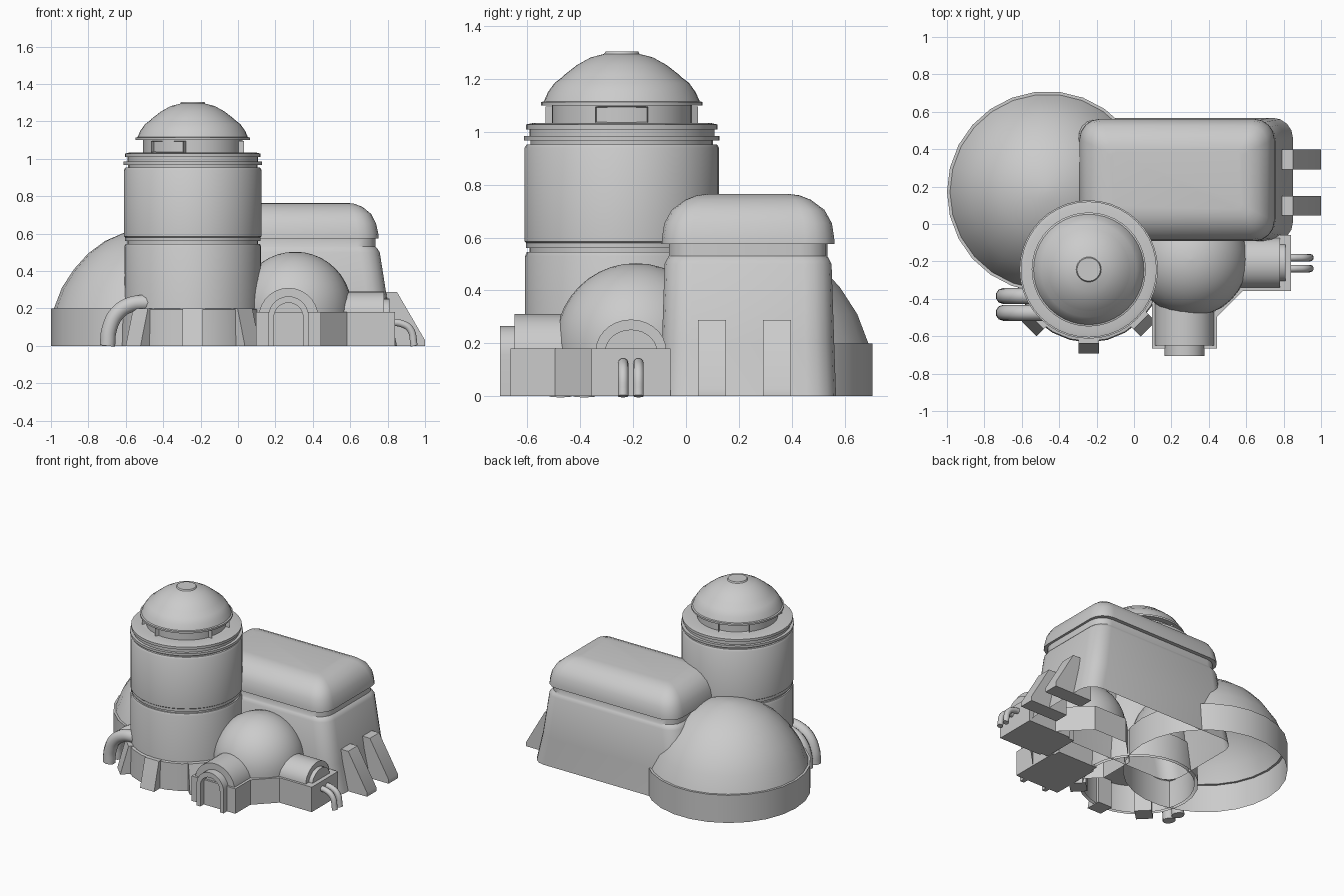
import bpy, bmesh
from math import sin, cos, pi, radians
from mathutils import Matrix, Vector

if "Cube" in bpy.data.objects:
    bpy.data.objects.remove(bpy.data.objects["Cube"])


def finish(name, bm, mat=None, angle=35):
    if mat:
        bm.transform(mat)
    me = bpy.data.meshes.new(name)
    bm.to_mesh(me)
    bm.free()
    for p in me.polygons:
        p.use_smooth = True
    me.set_sharp_from_angle(angle=radians(angle))
    ob = bpy.data.objects.new(name, me)
    bpy.context.collection.objects.link(ob)
    return ob


def loft(name, rings, angle=35):
    """Skin a stack of equal-length rings; closed on top, open underneath."""
    bm = bmesh.new()
    vs = [[bm.verts.new(p) for p in r] for r in rings]
    n = len(vs[0])
    for a, b in zip(vs, vs[1:]):
        for i in range(n):
            j = (i + 1) % n
            bm.faces.new((a[i], a[j], b[j], b[i]))
    bm.faces.new(vs[-1])
    return finish(name, bm, angle=angle)


def revolve(name, cx, cy, profile, n, turn=0.0, angle=35):
    return loft(name, [[(cx + r * cos(turn + 2 * pi * i / n),
                         cy + r * sin(turn + 2 * pi * i / n), z) for i in range(n)]
                       for r, z in profile], angle)


def round_rect(cx, cy, z, hx, hy, r, k=4):
    pts = []
    for q, (sx, sy) in enumerate([(1, 1), (-1, 1), (-1, -1), (1, -1)]):
        for i in range(k + 1):
            a = pi / 2 * (q + i / k)
            pts.append((cx + sx * (hx - r) + r * cos(a), cy + sy * (hy - r) + r * sin(a), z))
    return pts


def prism(name, profile, y0, y1, mat=None):
    """Extrude an (x, z) outline along local y."""
    bm = bmesh.new()
    f = bm.faces.new([bm.verts.new((x, y0, z)) for x, z in profile])
    ext = bmesh.ops.extrude_face_region(bm, geom=[f])
    verts = [v for v in ext["geom"] if isinstance(v, bmesh.types.BMVert)]
    bmesh.ops.translate(bm, verts=verts, vec=(0, y1 - y0, 0))
    bmesh.ops.recalc_face_normals(bm, faces=bm.faces)
    return finish(name, bm, mat)


def place(x, y, degrees=0):
    return Matrix.Translation((x, y, 0)) @ Matrix.Rotation(radians(degrees), 4, 'Z')


def arch(r, spring, rise=None, n=14):
    rise = rise or r
    return [(r, 0)] + [(r * cos(pi * i / n), spring + rise * sin(pi * i / n))
                       for i in range(n + 1)] + [(-r, 0)]


def rect(h, z):
    return [(-h, 0), (h, 0), (h, z), (-h, z)]


def pipe(name, pts, r):
    cu = bpy.data.curves.new(name, 'CURVE')
    cu.dimensions = '3D'
    cu.bevel_depth = r
    cu.bevel_resolution = 3
    cu.use_fill_caps = True
    cu.resolution_u = 6
    sp = cu.splines.new('BEZIER')
    sp.bezier_points.add(len(pts) - 1)
    for b, p in zip(sp.bezier_points, pts):
        b.co = p
        b.handle_left_type = b.handle_right_type = 'AUTO'
    bpy.context.collection.objects.link(bpy.data.objects.new(name, cu))


# Large rear dome on its drum
revolve("large_dome", -0.462, 0.172,
        [(.538, 0), (.538, .2), (.522, .2), (.48, .31), (.415, .41), (.34, .493),
         (.25, .56), (.14, .608), (.05, .627), (.01, .63)], 26)

# Tower with groove, flanges and turret
TX, TY = -0.242, -0.243
revolve("tower", TX, TY,
        [(.366, 0), (.366, .53), (.36, .545), (.35, .545), (.35, .56), (.362, .56),
         (.362, .58), (.368, .585), (.368, .94), (.36, .953), (.345, .953), (.345, .968),
         (.37, .968), (.37, .985), (.35, .985), (.35, 1.01), (.363, 1.01), (.363, 1.028),
         (.34, 1.033), (.265, 1.033), (.265, 1.1)], 40)
revolve("tower_dome", TX, TY,
        [(.26, 1.1), (.305, 1.1), (.305, 1.113), (.295, 1.116), (.28, 1.15), (.255, 1.185),
         (.225, 1.208), (.22, 1.214), (.17, 1.253), (.118, 1.282), (.067, 1.295),
         (.062, 1.304)], 40, angle=30)

# Three recessed turret windows
for k in range(3):
    bm = bmesh.new()
    bmesh.ops.create_cube(bm, size=1)
    bm.transform(Matrix.Translation((.225, 0, 1.065)) @ Matrix.Diagonal((.1, .2, .062, 1)))
    bm.normal_update()
    face = max(bm.faces, key=lambda f: f.normal.x)
    bmesh.ops.inset_region(bm, faces=[face], thickness=.009)
    bmesh.ops.translate(bm, verts=face.verts, vec=(-.04, 0, 0))
    finish(f"turret_window_{k}", bm, place(TX, TY, 120 * k))

# Tower skirt and buttresses
revolve("tower_skirt", TX, TY, [(.39, 0), (.385, .195), (.36, .2)], 24)
for k, a in enumerate((-135, -90, -45)):
    prism(f"tower_buttress_{k}", [(.34, 0), (.45, 0), (.445, .02), (.395, .2), (.34, .2)],
          -.056, .056, place(TX, TY, a))

# Long hall with tapered walls and rounded roof
HX, HY = .23, .235
loft("hall", [round_rect(HX, HY, *s) for s in
              [(0, .62, .333, .11), (.2, .575, .326, .11), (.5, .528, .316, .105),
               (.52, .515, .306, .1), (.53, .505, .3, .1), (.575, .505, .3, .1),
               (.575, .522, .327, .11), (.6, .52, .326, .11), (.655, .508, .317, .105),
               (.705, .482, .289, .09), (.743, .436, .238, .06), (.76, .39, .195, .04),
               (.765, .345, .155, .03)]])
for k, y in enumerate((.098, .345)):
    prism(f"hall_buttress_{k}", [(.7, 0), (1, 0), (1, .03), (.85, .288), (.7, .288)],
          -.053, .053, place(0, y))

# Small dome on an octagonal plinth
SX, SY = .305, -.19
revolve("small_dome", SX, SY,
        [(.303, .15)] + [(.303 * cos(radians(t)) + .001, .2 + .303 * sin(radians(t)))
                         for t in range(0, 91, 9)], 32)
revolve("small_dome_plinth", SX, SY, [(.341, 0), (.341, .18)], 8, pi / 8)

# Front entrance: block, vault and open door frame
m = place(.27, 0)
prism("front_block", rect(.175, .18), -.665, -.3, m)
prism("front_vault", arch(.16, .15), -.65, -.25, m)
prism("front_door_frame", arch(.108, .157) + arch(.078, .152)[::-1], -.705, -.6, m)

# Side entrance: local -y points to +x
m = place(0, -.208, 90)
prism("side_block", rect(.15, .18), -.84, -.5, m)
prism("side_vault", arch(.134, .17, .12), -.78, -.45, m)
prism("side_vault_end", arch(.1, .165, .087), -.81, -.5, m)

# Pipes
for k, y in enumerate((-.385, -.475)):
    pipe(f"tower_pipe_{k}", [(-.48, y, .232), (-.57, y, .222), (-.645, y, .175),
                             (-.688, y, .09), (-.698, y, 0)], .043)
for k, y in enumerate((-.18, -.238)):
    pipe(f"side_pipe_{k}", [(.82, y, .125), (.87, y, .12), (.92, y, .09), (.942, y, 0)], .02)
